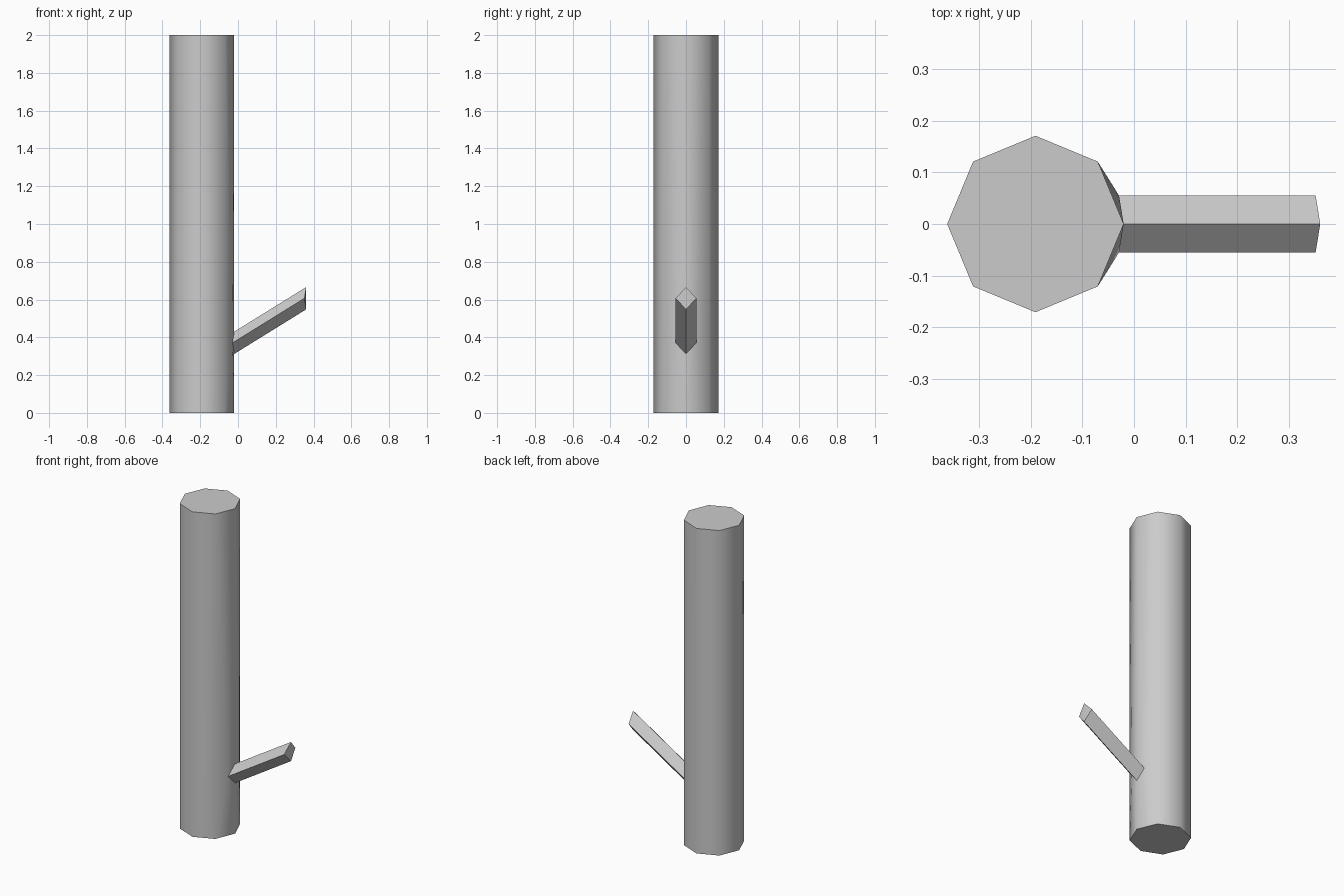
import bpy, bmesh, math
from mathutils import Vector

if "Cube" in bpy.data.objects:
    bpy.data.objects.remove(bpy.data.objects["Cube"])

RADIUS, CENTRE_X, HEIGHT = 0.171, -0.191, 2.0
bm = bmesh.new()

# Trunk: octagonal rings, first corner faces +x
def ring(z):
    return [bm.verts.new((CENTRE_X + RADIUS * math.cos(i * math.pi / 4),
                          RADIUS * math.sin(i * math.pi / 4), z)) for i in range(8)]

low, high = ring(0), ring(HEIGHT)
bm.faces.new(low[::-1])
bm.faces.new(high)
for i in range(1, 7):
    bm.faces.new((low[i], low[i + 1], high[i + 1], high[i]))

# Branch: diamond-shaped root pulled out of the +x corner, rising outward
root = [bm.verts.new(p) for p in ((-0.02, 0, 0.43), (-0.029, 0.055, 0.371),
                                  (-0.02, 0, 0.312), (-0.029, -0.055, 0.371))]
reach = Vector((0.381, 0, 0.236))
tip = [bm.verts.new(v.co + reach) for v in root]
for i in range(4):
    j = (i + 1) % 4
    bm.faces.new((root[i], root[j], tip[j], tip[i]))
bm.faces.new((tip[0], tip[1], tip[2]))
bm.faces.new((tip[0], tip[2], tip[3]))

# Trunk sides around the branch: fan from each side corner of the root
for side, n in ((root[1], 1), (root[3], 7)):
    path = [root[0], high[0], high[n], low[n], low[0], root[2]]
    for a, b in zip(path, path[1:]):
        bm.faces.new((side, a, b))

bmesh.ops.recalc_face_normals(bm, faces=bm.faces[:])
mesh = bpy.data.meshes.new("trunk_with_branch")
bm.to_mesh(mesh)
bm.free()
trunk = bpy.data.objects.new("trunk_with_branch", mesh)
bpy.context.collection.objects.link(trunk)

# Round shading on the trunk, crisp edges on branch and caps
bpy.context.view_layer.objects.active = trunk
trunk.select_set(True)
bpy.ops.object.shade_smooth_by_angle(angle=math.radians(55))
